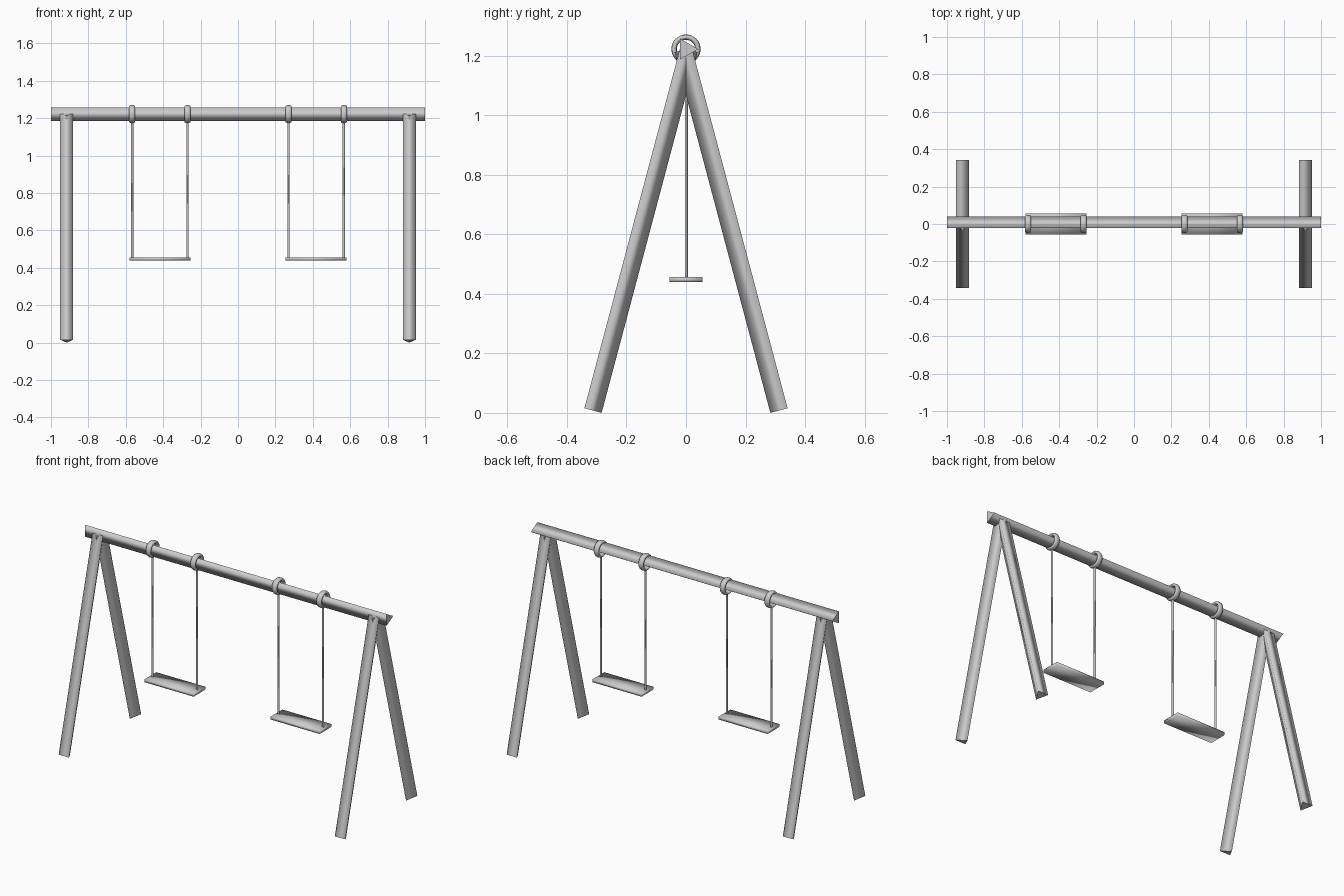
import bpy, bmesh, math
from mathutils import Vector

if "Cube" in bpy.data.objects:
    bpy.data.objects.remove(bpy.data.objects["Cube"])

BEAM_Z = 1.222


def make_object(name, bm, flat_caps=False):
    bmesh.ops.recalc_face_normals(bm, faces=bm.faces)
    for f in bm.faces:
        f.smooth = not (flat_caps and len(f.verts) == 3)
    mesh = bpy.data.meshes.new(name)
    bm.to_mesh(mesh)
    bm.free()
    obj = bpy.data.objects.new(name, mesh)
    bpy.context.collection.objects.link(obj)
    return obj


def three_sided_bar(name, start, end, radius, ridge):
    """Triangular bar from start to end, one ridge pointing along 'ridge'."""
    start, end = Vector(start), Vector(end)
    axis = (end - start).normalized()
    u = Vector(ridge)
    u = (u - axis * u.dot(axis)).normalized()
    v = axis.cross(u)
    bm = bmesh.new()
    rings = []
    for p in (start, end):
        rings.append([bm.verts.new(p + radius * (u * math.cos(a) + v * math.sin(a)))
                      for a in (i * math.tau / 3 for i in range(3))])
    for i in range(3):
        j = (i + 1) % 3
        bm.faces.new((rings[0][i], rings[0][j], rings[1][j], rings[1][i]))
    for r in rings:
        bm.faces.new(r)
    return make_object(name, bm, flat_caps=True)


def hanger_ring(name, x):
    """Wide, thin rounded band wrapped round the beam."""
    n, m = 32, 10
    bm = bmesh.new()
    grid = []
    for i in range(n):
        a = i * math.tau / n
        row = []
        for k in range(m):
            t = k * math.tau / m
            r = 0.040 + 0.009 * math.cos(t)
            row.append(bm.verts.new((x + 0.017 * math.sin(t),
                                     r * math.cos(a), BEAM_Z + r * math.sin(a))))
        grid.append(row)
    for i in range(n):
        for k in range(m):
            i2, k2 = (i + 1) % n, (k + 1) % m
            bm.faces.new((grid[i][k], grid[i2][k], grid[i2][k2], grid[i][k2]))
    return make_object(name, bm)


def swing_seat(name, x):
    bm = bmesh.new()
    bmesh.ops.create_cube(bm, size=1)
    for vert in bm.verts:
        vert.co = Vector((x + vert.co.x * 0.326, vert.co.y * 0.112,
                          0.448 + vert.co.z * 0.017))
    return make_object(name, bm)


# top beam, flat side to the front
three_sided_bar("top_beam", (-1, 0, BEAM_Z), (1, 0, BEAM_Z), 0.041, (0, 1, 0))

for side, s in (("left", -1), ("right", 1)):
    # A-frame legs, ridges facing inwards
    for place, d in (("front", -1), ("back", 1)):
        three_sided_bar(f"{side}_{place}_leg", (s * 0.916, d * 0.322, 0.0105),
                        (s * 0.916, 0, 1.222), 0.04, (0, -d, 0))
    # swing: seat, two ropes and their rings
    centre = s * 0.418
    swing_seat(f"{side}_seat", centre)
    for pos, o in (("outer", s * 0.148), ("inner", -s * 0.148)):
        x = centre + o
        three_sided_bar(f"{side}_{pos}_rope", (x, 0, 0.45), (x, 0, 1.19),
                        0.0075, (0, 1, 0))
        hanger_ring(f"{side}_{pos}_ring", x)
